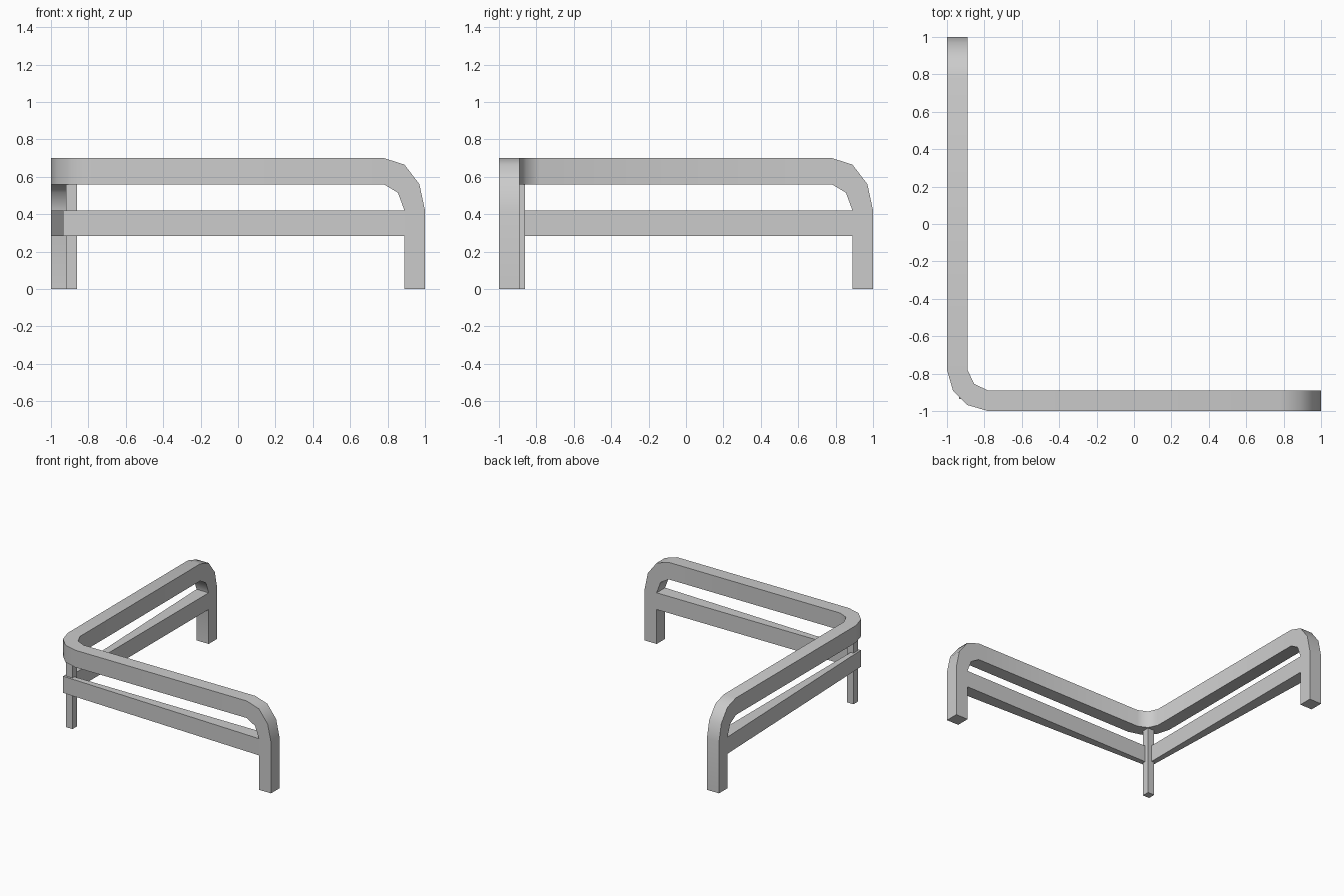
import bpy, bmesh, math

if "Cube" in bpy.data.objects:
    bpy.data.objects.remove(bpy.data.objects["Cube"])

grey = bpy.data.materials.new("plain_grey")
grey.diffuse_color = (0.6, 0.6, 0.6, 1)
grey.use_nodes = True
grey.node_tree.nodes["Principled BSDF"].inputs["Base Color"].default_value = grey.diffuse_color


def sweep(name, sections, smooth=True):
    """Bridge a row of four-cornered sections into one closed bar."""
    bm = bmesh.new()
    rings = [[bm.verts.new(p) for p in s] for s in sections]
    for a, b in zip(rings, rings[1:]):
        for i in range(4):
            j = (i + 1) % 4
            bm.faces.new((a[i], a[j], b[j], b[i]))
    bm.faces.new(rings[0])
    bm.faces.new(rings[-1])
    bmesh.ops.remove_doubles(bm, verts=bm.verts[:], dist=0.0005)
    bmesh.ops.recalc_face_normals(bm, faces=bm.faces[:])
    me = bpy.data.meshes.new(name)
    bm.to_mesh(me)
    bm.free()
    me.materials.append(grey)
    ob = bpy.data.objects.new(name, me)
    bpy.context.collection.objects.link(ob)
    if smooth:
        bpy.ops.object.select_all(action='DESELECT')
        ob.select_set(True)
        bpy.context.view_layer.objects.active = ob
        bpy.ops.object.shade_smooth_by_angle(angle=math.radians(40))
    return ob


def swapped(sections):
    """Mirror across the diagonal plane x = y, running the other way."""
    return [[(y, x, z) for x, y, z in s] for s in reversed(sections)]


# Top rail with bent end legs: outer and inner line of the bend (x, z)
outer = [(1, 0), (1, .42), (.97, .56), (.89, .665), (.78, .70)]
inner = [(.89, 0), (.89, .42), (.855, .515), (.855, .515), (.78, .56)]
arm = [[(o[0], -1, o[1]), (i[0], -1, i[1]),
        (i[0], -.89, i[1]), (o[0], -.89, o[1])]
       for o, i in zip(outer, inner)]

# Rounded plan corner (x, y)
c_out = [(-.78, -1), (-.89, -.968), (-.968, -.89), (-1, -.78)]
c_in = [(-.78, -.89), (-.855, -.855), (-.855, -.855), (-.89, -.78)]
corner = [[(*o, .70), (*o, .56), (*i, .56), (*i, .70)]
          for o, i in zip(c_out, c_in)]
sweep("top_rail_and_end_legs", arm + corner + swapped(arm))

# Lower rail, tapering from the end legs to the corner post
lo, hi = .283, .42
end = [[(.89, -1, hi), (.89, -1, lo), (.89, -.89, lo), (.89, -.89, hi)]]
mid = [[(-.935, -.935, hi), (-.935, -.935, lo),
        (-.895, -.895, lo), (-.895, -.895, hi)]]
sweep("lower_rail", end + mid + swapped(end), smooth=False)

# Slim corner post
a, b = -.92, -.86
post = [[(a, a, z), (b, a, z), (b, b, z), (a, b, z)] for z in (0, .57)]
sweep("corner_post", post, smooth=False)
